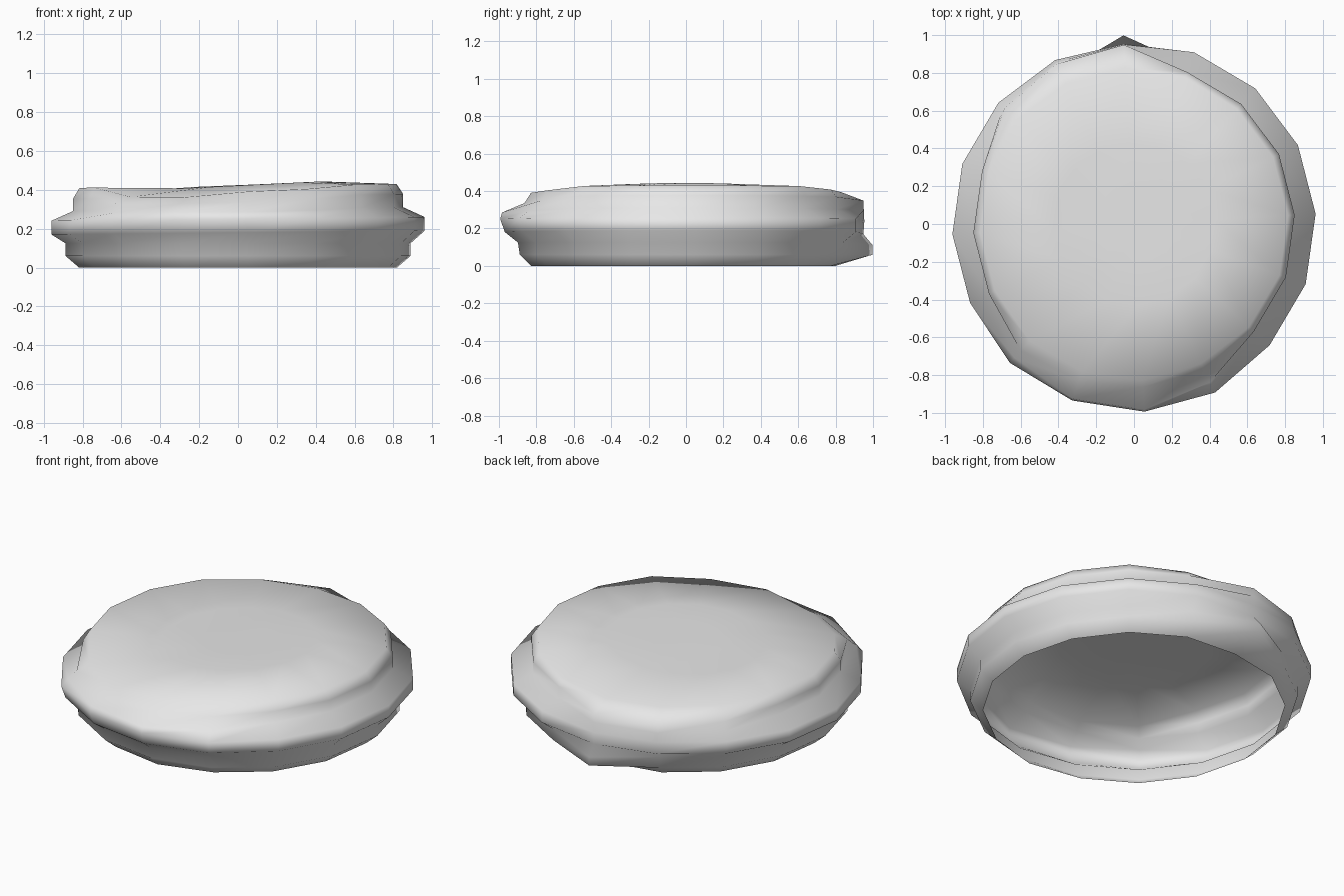
import bpy, bmesh
from math import cos, sin, radians

cube = bpy.data.objects.get("Cube")
if cube:
    bpy.data.objects.remove(cube)

SIDES = 16

# Rings from the open bottom to the top: radius, height, sideways tilt
PROFILE = {
    "bottom_rim": (.82, 0, 0),
    "lower_wall": (.89, .06, 0),
    "upper_lower_wall": (.89, .125, 0),
    "flange_bottom": (.963, .18, .01),
    "flange_top": (.963, .25, .01),
    "collar_bottom": (.852, .30, .012),
    "collar_top": (.852, .365, .015),
    "top_edge": (.817, .42, .012),
    "top_middle": (.43, .422, .05),
    "top_inner": (.2, .424, .04),
}

# Dents and bulges: ring -> {side number: (radius, height change)}
DENTS = {
    "bottom_rim": {4: (.80, 0), 12: (.83, 0)},
    "lower_wall": {4: (1, 0)},
    "upper_lower_wall": {4: (1, -.015), 12: (.9, 0)},
    "flange_bottom": {4: (.95, -.01), 12: (.97, 0), 13: (.97, 0)},
    "flange_top": {4: (.955, -.01), 10: (.986, 0), 11: (.99, 0),
                   12: (.995, 0), 13: (.99, 0)},
    "collar_bottom": {4: (.952, 0), 5: (.95, 0), 6: (.93, 0),
                      10: (.95, -.01), 11: (.98, -.01), 12: (.985, -.015),
                      13: (.93, -.01)},
    "collar_top": {4: (.95, -.015), 5: (.94, -.015), 6: (.92, -.01),
                   10: (.90, -.03), 11: (.88, -.03), 12: (.865, -.03),
                   13: (.855, -.02)},
    "top_edge": {3: (.82, -.015), 4: (.83, -.025), 5: (.83, -.02),
                 6: (.83, -.01), 10: (.83, -.05), 11: (.83, -.055),
                 12: (.83, -.03), 13: (.82, -.02)},
}

# One thin shell, open underneath
bm = bmesh.new()
rings = []
for name, (radius, height, tilt) in PROFILE.items():
    ring = []
    for k in range(SIDES):
        r, lift = DENTS.get(name, {}).get(k, (radius, 0))
        a = radians(3.2 + k * 360 / SIDES)
        x = r * cos(a)
        ring.append(bm.verts.new((x, r * sin(a), height + lift + tilt * x)))
    rings.append(ring)
for low, high in zip(rings, rings[1:]):
    for k in range(SIDES):
        n = (k + 1) % SIDES
        bm.faces.new((low[k], low[n], high[n], high[k]))
centre = bm.verts.new((0, 0, .424))
for k in range(SIDES):
    bm.faces.new((rings[-1][k], rings[-1][(k + 1) % SIDES], centre))

mesh = bpy.data.meshes.new("lid_shell")
bm.to_mesh(mesh)
bm.free()
mesh.shade_smooth()
lid = bpy.data.objects.new("lid_shell", mesh)
bpy.context.collection.objects.link(lid)

# Plain grey finish
grey = bpy.data.materials.new("light_grey")
grey.use_nodes = True
grey.diffuse_color = (.8, .8, .8, 1)
grey.node_tree.nodes["Principled BSDF"].inputs["Base Color"].default_value = (.8, .8, .8, 1)
mesh.materials.append(grey)
